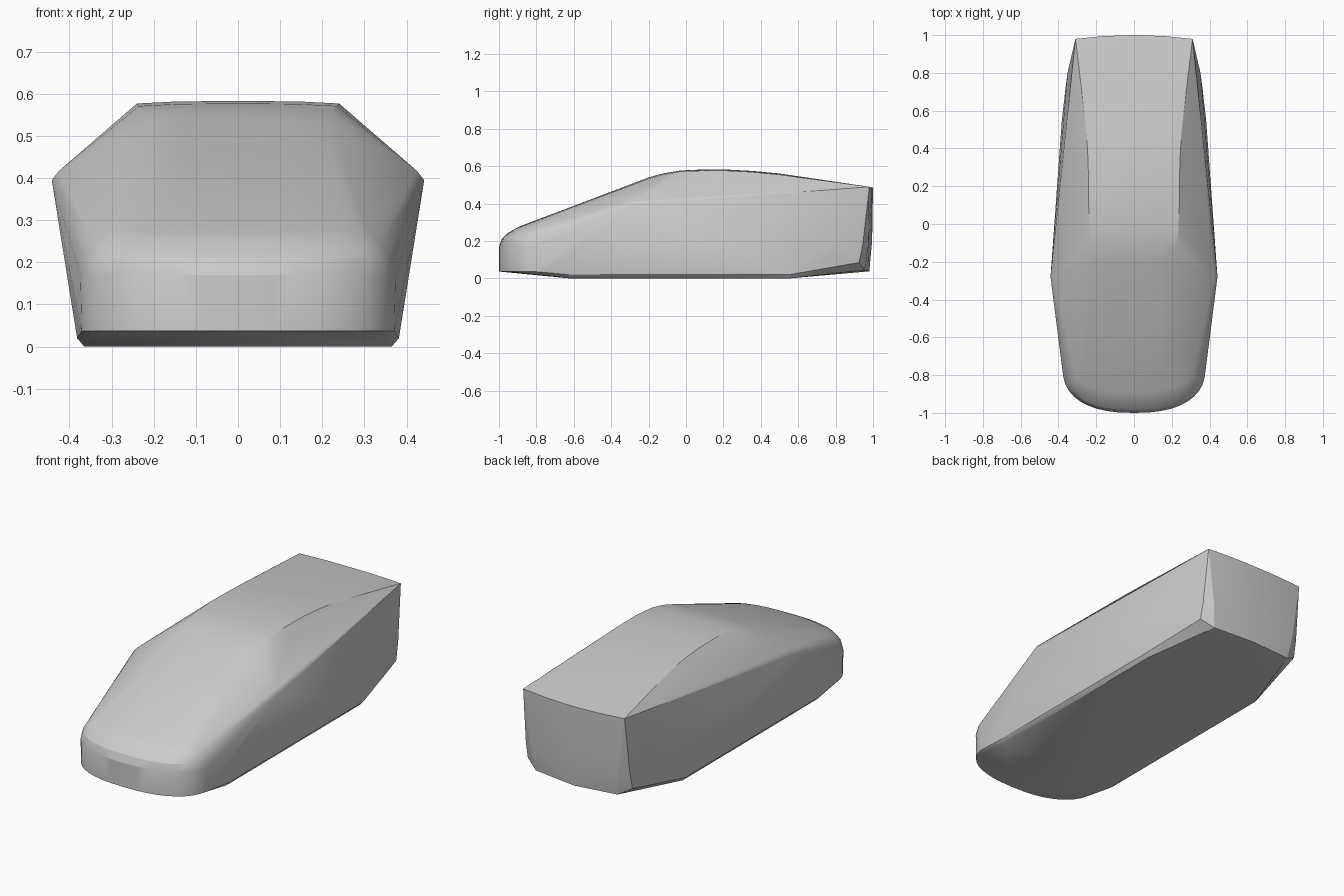
import bpy
import bmesh
from math import sin, cos, pi, radians

if "Cube" in bpy.data.objects:
    bpy.data.objects.remove(bpy.data.objects["Cube"], do_unlink=True)

# Grey paint
grey = bpy.data.materials.new("body_grey")
grey.use_nodes = True
colour = (0.6, 0.6, 0.6, 1)
grey.diffuse_color = colour
grey.node_tree.nodes["Principled BSDF"].inputs["Base Color"].default_value = colour

half = []  # points of the left half of the shell

# Rounded nose: stacked bumper outlines (height, front y, half width)
NOSE_BACK, STEPS = -0.76, 10
for z, front, width in [(0.037, -1.0, 0.375), (0.17, -1.0, 0.378), (0.21, -0.985, 0.37),
                        (0.245, -0.95, 0.352), (0.278, -0.89, 0.32)]:
    for i in range(STEPS + 1):
        a = i / STEPS * pi / 2
        x = width * max(sin(a), 0) ** 0.83
        y = NOSE_BACK + (front - NOSE_BACK) * max(cos(a), 0) ** 0.83
        half.append((x, y, z))

# Roof: slightly crowned bows (y, height, half width)
for y, z, width in [(-0.2, 0.54, 0.21), (-0.12, 0.562, 0.225), (-0.03, 0.577, 0.235),
                    (0.1, 0.583, 0.24), (0.22, 0.582, 0.24), (0.35, 0.575, 0.244),
                    (0.5, 0.561, 0.252)]:
    half += [(0, y, z), (width * 0.6, y, z - 0.001), (width, y, z - 0.006)]

# Widest point at the mirrors
half += [(0.442, -0.28, 0.395), (0.425, -0.28, 0.417)]

# Flat floor and sills
for y in (-0.62, 0.55):
    half += [(0.365, y, 0), (0.382, y, 0.02)]

# Tail: bowed top edge, rounded corners and raised underside
half += [(0, 1.0, 0.485), (0.16, 0.995, 0.487), (0.31, 0.98, 0.49),
         (0, 0.995, 0.2), (0.27, 0.975, 0.18), (0.318, 0.945, 0.18),
         (0.352, 0.8, 0.2), (0.36, 0.74, 0.1), (0.32, 0.925, 0.085),
         (0.25, 0.955, 0.045), (0, 0.98, 0.038)]

# Stretch one taut skin over both halves
bm = bmesh.new()
for x, y, z in half:
    bm.verts.new((x, y, z))
    if x > 0.001:
        bm.verts.new((-x, y, z))
bmesh.ops.remove_doubles(bm, verts=bm.verts, dist=0.001)
hull = bmesh.ops.convex_hull(bm, input=bm.verts)
unused = {e for e in hull["geom_interior"] + hull["geom_unused"]
          if isinstance(e, bmesh.types.BMVert)}
bmesh.ops.delete(bm, geom=list(unused), context="VERTS")
bmesh.ops.recalc_face_normals(bm, faces=bm.faces)

mesh = bpy.data.meshes.new("car_body_shell")
bm.to_mesh(mesh)
bm.free()
mesh.materials.append(grey)
body = bpy.data.objects.new("car_body_shell", mesh)
bpy.context.collection.objects.link(body)

# Soft shading with crisp creases
bpy.ops.object.select_all(action="DESELECT")
body.select_set(True)
bpy.context.view_layer.objects.active = body
bpy.ops.object.shade_smooth_by_angle(angle=radians(20))
